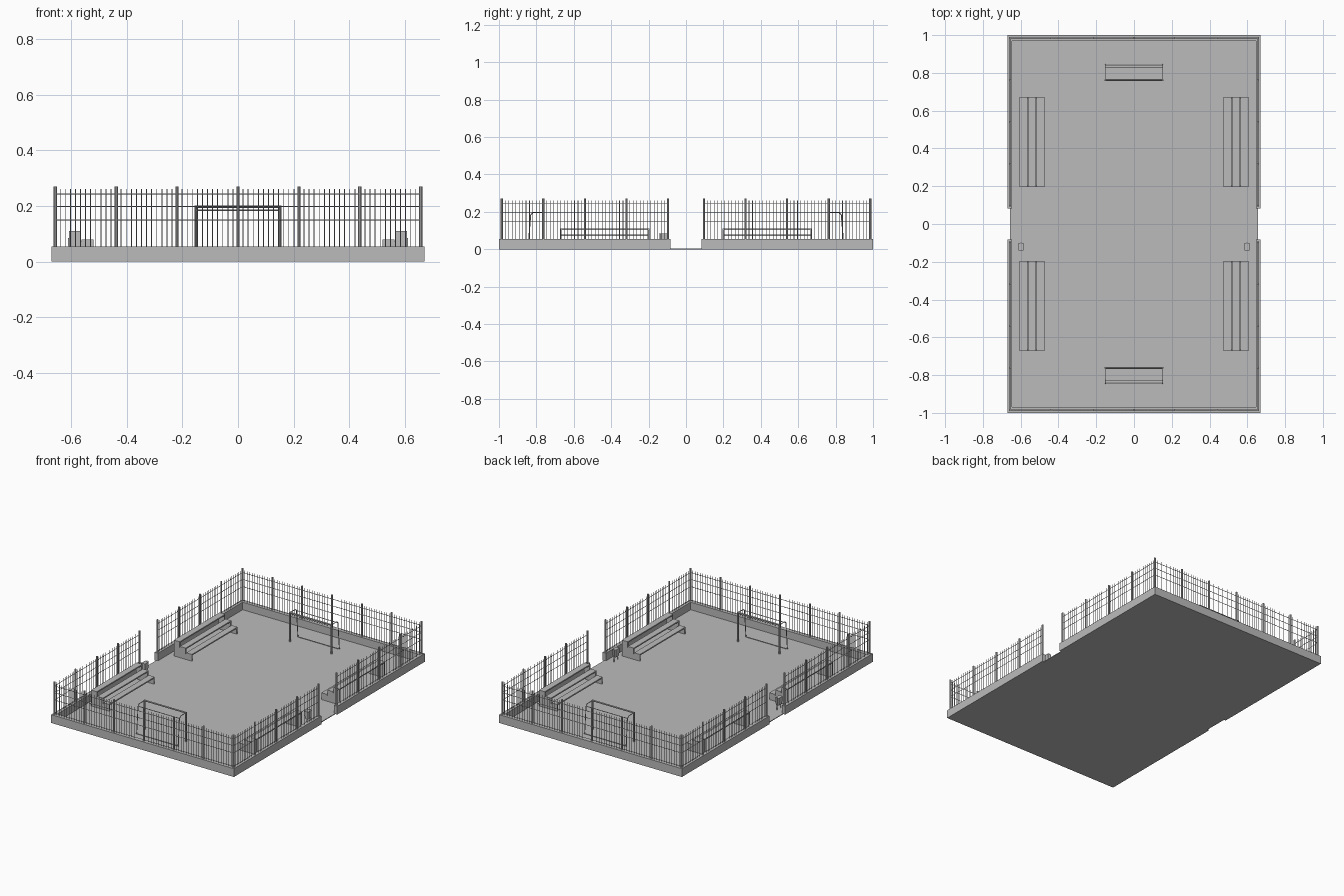
import bpy, bmesh, math
from mathutils import Vector, Matrix

cube = bpy.data.objects.get("Cube")
if cube:
    bpy.data.objects.remove(cube, do_unlink=True)

grey = bpy.data.materials.new("plain_grey")
grey.use_nodes = True
colour = (0.5, 0.5, 0.5, 1)
grey.diffuse_color = colour
grey.node_tree.nodes["Principled BSDF"].inputs["Base Color"].default_value = colour

FLOOR, WALL = 0.005, 0.055
POST_X, POST_Y = 0.657, 0.985


def box(bm, x0, x1, y0, y1, z0, z1):
    size = Matrix.Diagonal((x1 - x0, y1 - y0, z1 - z0, 1))
    centre = Matrix.Translation(((x0 + x1) / 2, (y0 + y1) / 2, (z0 + z1) / 2))
    bmesh.ops.create_cube(bm, size=1, matrix=centre @ size)


def rod(bm, a, b, radius, sides=6):
    a, b = Vector(a), Vector(b)
    turn = (b - a).to_track_quat('Z', 'Y').to_matrix().to_4x4()
    bmesh.ops.create_cone(bm, cap_ends=True, segments=sides, radius1=radius, radius2=radius,
                          depth=(b - a).length, matrix=Matrix.Translation((a + b) / 2) @ turn)


def finish(bm, name):
    mesh = bpy.data.meshes.new(name)
    bm.to_mesh(mesh)
    bm.free()
    mesh.materials.append(grey)
    ob = bpy.data.objects.new(name, mesh)
    bpy.context.collection.objects.link(ob)
    return ob


# Court floor
bm = bmesh.new()
box(bm, -0.657, 0.657, -0.99, 0.99, 0, FLOOR)
finish(bm, "court_floor")

# Low wall, with a gateway in the middle of each long side
bm = bmesh.new()
for s in (-1, 1):
    y0, y1 = sorted((s * 0.97, s))
    box(bm, -0.67, 0.67, y0, y1, 0, WALL)
    x0, x1 = sorted((s * 0.645, s * 0.67))
    box(bm, x0, x1, -0.97, -0.083, 0, WALL)
    box(bm, x0, x1, 0.083, 0.97, 0, WALL)
finish(bm, "perimeter_wall")


def fence(name, start, end, panels):
    """Posts, rails and thin upright bars along one straight run."""
    posts, bars = bmesh.new(), bmesh.new()
    start, end = Vector(start), Vector(end)
    per_panel = 12
    total = panels * per_panel
    for i in range(total + 1):
        p = start.lerp(end, i / total)
        if i % per_panel == 0:
            rod(posts, (p.x, p.y, WALL), (p.x, p.y, 0.27), 0.006, 8)
        else:
            rod(bars, (p.x, p.y, WALL), (p.x, p.y, 0.26), 0.0016, 4)
    for z in (0.15, 0.198, 0.243):
        rod(bars, (start.x, start.y, z), (end.x, end.y, z), 0.002, 4)
    finish(posts, name + "_posts")
    finish(bars, name + "_bars")


for label, s in (("front", -1), ("back", 1)):
    fence(label + "_fence", (-POST_X, s * POST_Y), (POST_X, s * POST_Y), 6)
    for side, t in (("right", -1), ("left", 1)):
        fence(f"{side}_{label}_fence", (t * POST_X, s * 0.096), (t * POST_X, s * POST_Y), 4)

# Goals: stout front frame, thin rear frame
for label, s in (("front", -1), ("back", 1)):
    bm = bmesh.new()
    w, top = 0.152, 0.197
    y_front, y_top, y_base = s * 0.762, s * 0.83, s * 0.845
    for x in (-w, w):
        rod(bm, (x, y_front, FLOOR), (x, y_front, top + 0.004), 0.005, 8)
        path = [(x, y_front, top), (x, s * 0.818, top), (x, y_top, top - 0.012),
                (x, y_base, FLOOR + 0.002)]
        for a, b in zip(path, path[1:]):
            rod(bm, a, b, 0.0025)
    rod(bm, (-w, y_front, top), (w, y_front, top), 0.005, 8)
    rod(bm, (-w, y_top, top - 0.012), (w, y_top, top - 0.012), 0.0025)
    rod(bm, (-w, s * 0.842, FLOOR + 0.002), (w, s * 0.842, FLOOR + 0.002), 0.0025)
    finish(bm, label + "_goal")

# Stepped benches: planks carried by stepped end panels
STEPS = ((0.475, 0.517, 0.05), (0.52, 0.562, 0.08), (0.565, 0.607, 0.11))
for label, s in (("front", -1), ("back", 1)):
    for side, t in (("right", -1), ("left", 1)):
        bm = bmesh.new()
        near, far = s * 0.195, s * 0.673
        y0, y1 = min(near, far), max(near, far)
        for inner, outer, z in STEPS:
            x0, x1 = sorted((t * inner, t * outer))
            box(bm, x0, x1, y0, y1, z - 0.008, z)
            a, b = sorted((t * inner, t * (outer + 0.003 if z < 0.1 else outer)))
            for y in (y0, y1 - 0.008):
                box(bm, a, b, y, y + 0.008, FLOOR, z - 0.008)
        finish(bm, f"{side}_{label}_bench")

# Litter bins beside the gateways
for side, t in (("right", -1), ("left", 1)):
    bm = bmesh.new()
    bmesh.ops.create_cone(bm, cap_ends=True, segments=4, radius1=0.7, radius2=0.85, depth=1,
                          matrix=Matrix.Translation((t * 0.598, -0.12, 0.06))
                          @ Matrix.Diagonal((0.022, 0.034, 0.05, 1))
                          @ Matrix.Rotation(math.pi / 4, 4, 'Z'))
    for y in (-0.14, -0.1):
        rod(bm, (t * 0.598, y, FLOOR), (t * 0.598, y, 0.088), 0.002)
    finish(bm, side + "_bin")

# Painted centre spot
bm = bmesh.new()
bmesh.ops.create_circle(bm, cap_ends=True, segments=32, radius=0.115,
                        matrix=Matrix.Translation((0, 0, FLOOR + 0.0004)))
finish(bm, "centre_circle")
